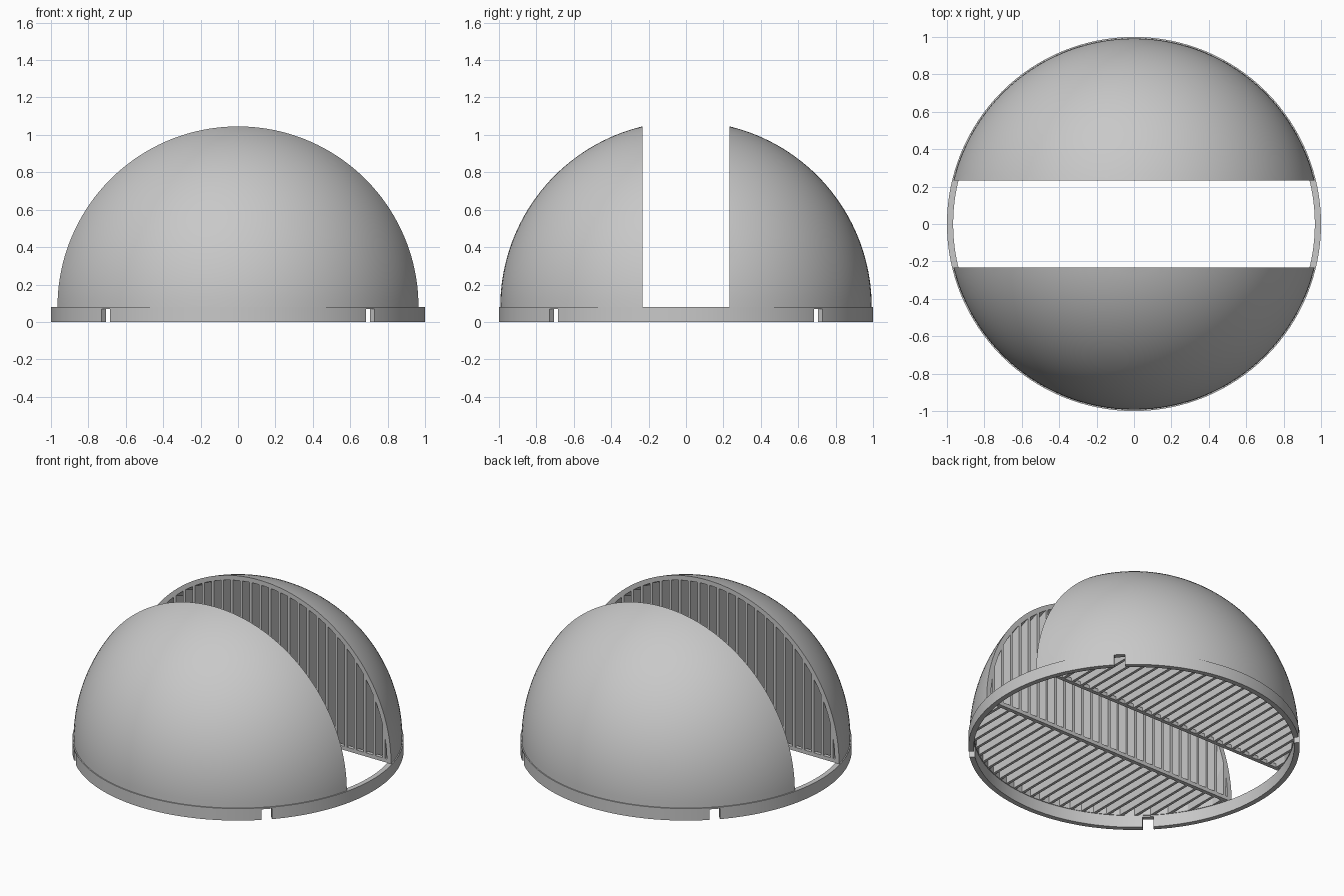
import bpy, bmesh
from math import sin, cos, pi, sqrt, acos, radians
from mathutils import Matrix, Vector

BASE = 0.08       # height of the base ring and centre of the dome
R_OUT = 0.993     # dome outside radius
R_IN = 0.963      # dome inside radius
GAP = 0.233       # half width of the open channel
STEPS = 128

cube = bpy.data.objects.get("Cube")
if cube:
    bpy.data.objects.remove(cube, do_unlink=True)

grey = bpy.data.materials.new("plain grey")
grey.use_nodes = True
grey.diffuse_color = (0.58, 0.58, 0.58, 1)
grey.node_tree.nodes["Principled BSDF"].inputs["Base Color"].default_value = grey.diffuse_color


def make_object(name, bm, mirror=False):
    bmesh.ops.recalc_face_normals(bm, faces=bm.faces)
    mesh = bpy.data.meshes.new(name)
    bm.to_mesh(mesh)
    bm.free()
    mesh.materials.append(grey)
    obj = bpy.data.objects.new(name, mesh)
    bpy.context.collection.objects.link(obj)
    if mirror:
        mod = obj.modifiers.new("two halves", 'MIRROR')
        mod.use_axis = (False, True, False)
        mod.use_mirror_merge = False
    return obj


def smooth(obj):
    bpy.ops.object.select_all(action='DESELECT')
    obj.select_set(True)
    bpy.context.view_layer.objects.active = obj
    bpy.ops.object.shade_smooth_by_angle(angle=radians(30))


def lathe(profile):
    """Spin a closed (radius, height) profile about the z axis."""
    bm = bmesh.new()
    verts = [bm.verts.new((r, 0, z)) for r, z in profile]
    edges = [bm.edges.new((v, verts[i - 1])) for i, v in enumerate(verts)]
    bmesh.ops.spin(bm, geom=verts + edges, axis=(0, 0, 1), cent=(0, 0, 0),
                   angle=2 * pi, steps=STEPS, use_merge=True)
    bmesh.ops.remove_doubles(bm, verts=bm.verts, dist=1e-5)
    return bm


def add_box(bm, centre, size, turn=0):
    matrix = (Matrix.Rotation(turn, 4, 'Z') @ Matrix.Translation(centre)
              @ Matrix.Diagonal(Vector(size)).to_4x4())
    bmesh.ops.create_cube(bm, size=1, matrix=matrix)


# Base ring with four notches on the diagonals
ring = make_object("base_ring", lathe([(0.967, 0), (1, 0), (1, BASE), (0.967, BASE)]))
cut = bmesh.new()
for k in range(4):
    add_box(cut, (1, 0, 0.02), (0.2, 0.065, 0.1), pi / 4 + k * pi / 2)
cutter = make_object("notch_cutter", cut)
cutter.hide_render = True
bpy.context.view_layer.objects.active = ring
mod = ring.modifiers.new("notches", 'BOOLEAN')
mod.operation = 'DIFFERENCE'
mod.solver = 'EXACT'
mod.object = cutter
bpy.ops.object.modifier_apply(modifier=mod.name)
bpy.data.objects.remove(cutter, do_unlink=True)
smooth(ring)

# Dome shell, sliced at the channel and mirrored
N = 40
angles = [i * pi / 2 / N for i in range(N)] + [pi / 2 - 0.01]
profile = [(R_OUT * cos(a), BASE + R_OUT * sin(a)) for a in angles]
profile += [(R_IN * cos(a), BASE + R_IN * sin(a)) for a in reversed(angles)]
bm = lathe(profile)
sliced = bmesh.ops.bisect_plane(bm, geom=bm.verts[:] + bm.edges[:] + bm.faces[:], dist=1e-6,
                                plane_co=(0, GAP, 0), plane_no=(0, 1, 0), clear_inner=True)
rim = [e for e in sliced["geom_cut"] if isinstance(e, bmesh.types.BMEdge)]
bmesh.ops.edgeloop_fill(bm, edges=rim)
smooth(make_object("dome_shell", bm, mirror=True))

# Thin upright ribs filling each half
THICK, PITCH, R_RIB = 0.018, 0.07, 0.975
bm = bmesh.new()
for i in range(-13, 14):
    x = i * PITCH
    r = sqrt(R_RIB ** 2 - x * x)
    if r < GAP + 0.03:
        continue
    end = acos(GAP / r)
    outline = [(GAP, BASE)] + [(r * cos(end * k / 24), BASE + r * sin(end * k / 24))
                               for k in range(25)]
    face = bm.faces.new([bm.verts.new((x - THICK / 2, y, z)) for y, z in outline])
    new = bmesh.ops.extrude_face_region(bm, geom=[face])["geom"]
    bmesh.ops.translate(bm, vec=(THICK, 0, 0),
                        verts=[v for v in new if isinstance(v, bmesh.types.BMVert)])
make_object("ribs", bm, mirror=True)

# Sill bar along the foot of each channel wall
bm = bmesh.new()
add_box(bm, (0, GAP + 0.0125, BASE + 0.0125), (1.9, 0.025, 0.025))
make_object("sill_bar", bm, mirror=True)
